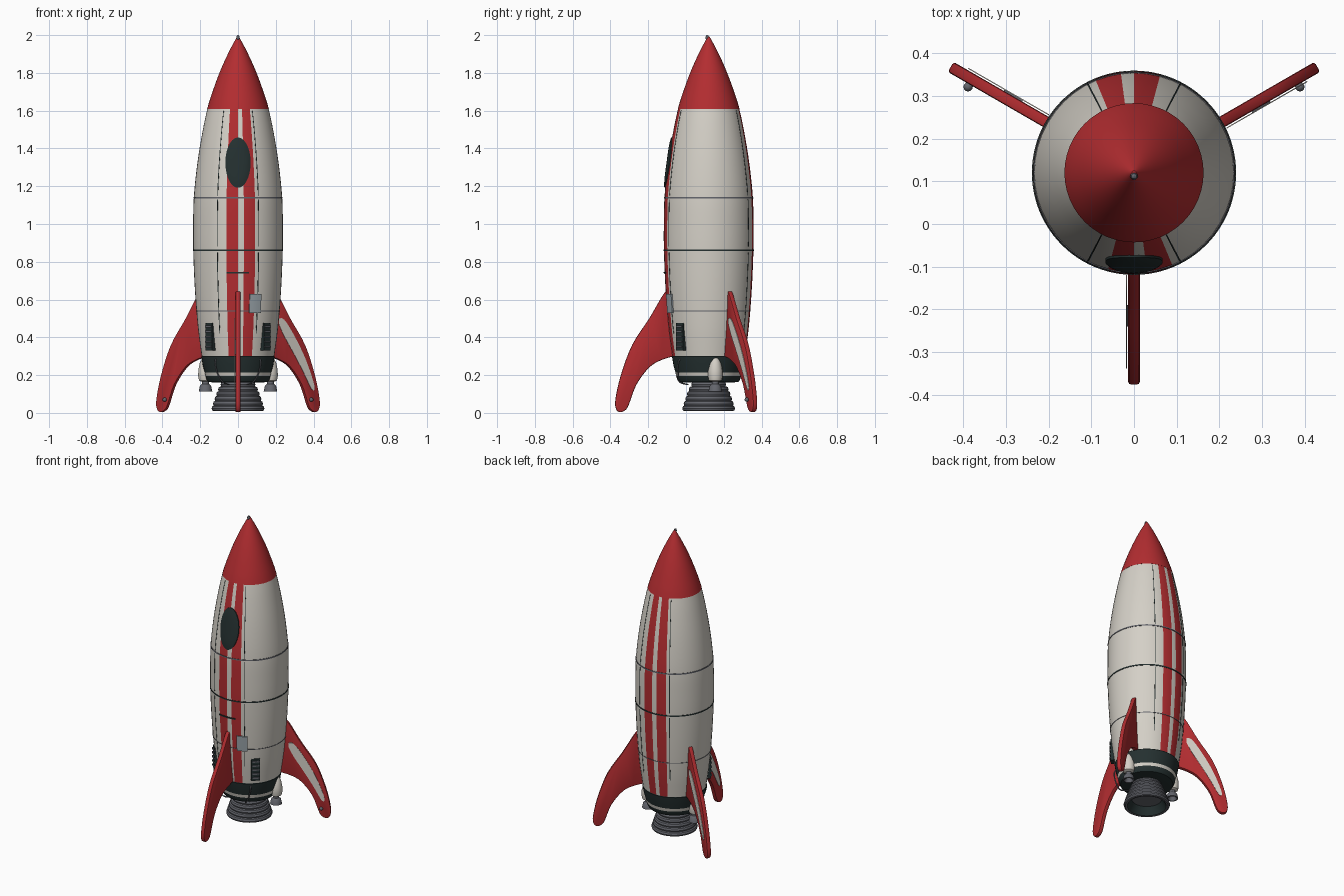
import bpy, bmesh, math
from mathutils import Vector

if "Cube" in bpy.data.objects:
    bpy.data.objects.remove(bpy.data.objects["Cube"])

CY = 0.12  # y of the rocket axis


def material(name, r, g, b):
    m = bpy.data.materials.new(name)
    m.diffuse_color = (r, g, b, 1)
    m.use_nodes = True
    m.node_tree.nodes["Principled BSDF"].inputs["Base Color"].default_value = m.diffuse_color
    return m


RED = material("red paint", 0.45, 0.026, 0.03)
CREAM = material("cream paint", 0.66, 0.63, 0.57)
DARK = material("dark green grey", 0.018, 0.03, 0.03)
GREY = material("engine grey", 0.125, 0.13, 0.15)
PALE = material("pale metal", 0.33, 0.38, 0.41)

# Hull radius by height
HULL = [(0.30, 0.192), (0.45, 0.212), (0.65, 0.228), (0.86, 0.237), (1.0, 0.2375), (1.14, 0.234),
        (1.3, 0.218), (1.45, 0.195), (1.61, 0.162), (1.72, 0.127), (1.82, 0.089), (1.92, 0.043), (1.992, 0.004)]


def hull_r(z):
    n = len(HULL)
    i = 0
    while i < n - 2 and z > HULL[i + 1][0]:
        i += 1

    def slope(k):
        a, b = HULL[max(k - 1, 0)], HULL[min(k + 1, n - 1)]
        return (b[1] - a[1]) / (b[0] - a[0])
    (z0, r0), (z1, r1) = HULL[i], HULL[i + 1]
    h = z1 - z0
    t = min(max((z - z0) / h, 0), 1)
    return ((2*t**3 - 3*t*t + 1) * r0 + (t**3 - 2*t*t + t) * h * slope(i)
            + (3*t*t - 2*t**3) * r1 + (t**3 - t*t) * h * slope(i + 1))


def polar(r, deg, z, side=0.0):
    # 0 degrees is the front, positive turns to +x; side shifts along the tangent
    a = math.radians(deg)
    return Vector((r * math.sin(a) + side * math.cos(a), CY - r * math.cos(a) + side * math.sin(a), z))


def finish(name, bm, mats, angle=35):
    bmesh.ops.recalc_face_normals(bm, faces=bm.faces)
    me = bpy.data.meshes.new(name)
    bm.to_mesh(me)
    bm.free()
    ob = bpy.data.objects.new(name, me)
    bpy.context.collection.objects.link(ob)
    for m in mats:
        me.materials.append(m)
    bpy.ops.object.select_all(action='DESELECT')
    ob.select_set(True)
    bpy.context.view_layer.objects.active = ob
    bpy.ops.object.shade_smooth_by_angle(angle=math.radians(angle))
    return ob


def lathe(name, profile, mats, centre=(0, CY), segs=48, rule=None, caps=True):
    bm = bmesh.new()
    rings = [[bm.verts.new((centre[0] + r * math.sin(2 * math.pi * k / segs),
                            centre[1] - r * math.cos(2 * math.pi * k / segs), z))
              for k in range(segs)] for r, z in profile]
    made = []
    for i in range(len(rings) - 1):
        for k in range(segs):
            j = (k + 1) % segs
            f = bm.faces.new((rings[i][k], rings[i][j], rings[i + 1][j], rings[i + 1][k]))
            f.material_index = rule(i, k) if rule else 0
    if caps:
        bm.faces.new(rings[0])
        bm.faces.new(rings[-1])
    return finish(name, bm, mats)


def hull_patch(name, a0, a1, z0, z1, mat, na=2, nz=2, off=0.003):
    # Thin plate following the hull
    bm = bmesh.new()
    top, low = [[[bm.verts.new(polar(hull_r(z0 + (z1 - z0) * j / nz) + d, a0 + (a1 - a0) * i / na,
                                     z0 + (z1 - z0) * j / nz)) for j in range(nz + 1)]
                 for i in range(na + 1)] for d in (off, -0.003)]
    for i in range(na):
        for j in range(nz):
            bm.faces.new((top[i][j], top[i + 1][j], top[i + 1][j + 1], top[i][j + 1]))
        for j in (0, nz):
            bm.faces.new((top[i][j], top[i + 1][j], low[i + 1][j], low[i][j]))
    for i in (0, na):
        for j in range(nz):
            bm.faces.new((top[i][j], top[i][j + 1], low[i][j + 1], low[i][j]))
    return finish(name, bm, [mat])


def plate(name, outline, deg, s0, s1, mat, bevel=0.0):
    # Radial slab: outline in (radius, height), thickness between s0 and s1
    bm = bmesh.new()
    a = [bm.verts.new(polar(r, deg, z, s0)) for r, z in outline]
    b = [bm.verts.new(polar(r, deg, z, s1)) for r, z in outline]
    caps = [bm.faces.new(a), bm.faces.new(b)]
    for i in range(len(a)):
        j = (i + 1) % len(a)
        bm.faces.new((a[i], a[j], b[j], b[i]))
    bmesh.ops.recalc_face_normals(bm, faces=bm.faces)
    if bevel:
        edges = [e for f in caps for e in f.edges]
        bmesh.ops.bevel(bm, geom=edges, offset=bevel, segments=2, profile=0.5, affect='EDGES')
    return finish(name, bm, [mat], 40)


def box(bm, deg, r0, r1, half, z0, z1, mat_index=0):
    v = [bm.verts.new(polar(r, deg, z, s)) for z in (z0, z1)
         for r, s in ((r0, -half), (r1, -half), (r1, half), (r0, half))]
    for q in ((0, 1, 2, 3), (4, 5, 6, 7), (0, 1, 5, 4), (1, 2, 6, 5), (2, 3, 7, 6), (3, 0, 4, 7)):
        bm.faces.new([v[i] for i in q]).material_index = mat_index


def smooth_path(pts, steps=4):
    out = []
    for i in range(len(pts) - 1):
        p = [Vector(pts[min(max(i + k, 0), len(pts) - 1)]) for k in (-1, 0, 1, 2)]
        for s in range(steps):
            t = s / steps
            out.append(0.5 * (2*p[1] + (p[2]-p[0])*t + (2*p[0]-5*p[1]+4*p[2]-p[3])*t*t
                              + (3*p[1]-p[0]-3*p[2]+p[3])*t**3))
    return out + [Vector(pts[-1])]


def tube(name, pts, radius, mat):
    cu = bpy.data.curves.new(name, 'CURVE')
    cu.dimensions = '3D'
    cu.bevel_depth, cu.bevel_resolution = radius, 2
    path = smooth_path(pts, 5)
    sp = cu.splines.new('POLY')
    sp.points.add(len(path) - 1)
    for p, q in zip(sp.points, path):
        p.co = (*q, 1)
    cu.materials.append(mat)
    bpy.context.collection.objects.link(bpy.data.objects.new(name, cu))


# Hull with twin red stripes front and back, and red nose
STRIPE = {46, 47, 0 + 1, 2, 22, 23, 25, 26}
body_z = [0.30 + 1.31 * i / 32 for i in range(33)]
lathe("hull", [(hull_r(z), z) for z in body_z], [CREAM, RED],
      rule=lambda i, k: int(k in STRIPE))
nose_z = [1.61 + 0.382 * i / 14 for i in range(15)]
lathe("nose_cone", [(hull_r(z) + 0.001, z) for z in nose_z], [RED])
lathe("nose_tip", [(0.003, 1.97), (0.008, 1.98), (0.009, 1.988), (0.006, 1.997), (0.001, 2.0)],
      [GREY], centre=(0, CY - 0.008), segs=12)

# Panel seams
for z, h, m in ((1.14, 0.004, GREY), (0.862, 0.004, DARK), (0.54, 0.002, GREY)):
    hull_patch("seam_ring", 0, 360, z - h, z + h, m, na=96, nz=1, off=0.002)
for deg in (-27.5, 27.5, 152.5, 207.5):
    for z0, z1 in ((0.42, 0.85), (0.88, 1.13), (1.15, 1.6)):
        hull_patch("seam_line", deg - 0.5, deg + 0.5, z0, z1, DARK, na=1, nz=12, off=0.001)

# Oval window following the hull
bm = bmesh.new()
rings = []
for s, off in ((1, -0.004), (1, 0.005), (0.85, 0.008), (0.6, 0.009), (0.3, 0.009)):
    ring = []
    for k in range(40):
        t = 2 * math.pi * k / 40
        x, z = 0.067 * s * math.cos(t), 1.325 + 0.133 * s * math.sin(t)
        ring.append(bm.verts.new((x, CY - math.sqrt(hull_r(z)**2 - x * x) - off, z)))
    rings.append(ring)
for a, b in zip(rings, rings[1:]):
    for k in range(40):
        bm.faces.new((a[k], a[k - 1], b[k - 1], b[k]))
bm.faces.new(rings[-1])
finish("window", bm, [DARK])

# Hatch and step rail
hull_patch("hatch", 15.5, 32, 0.53, 0.63, PALE, na=4, nz=2, off=0.008)
hull_patch("step_rail", -15, 14, 0.738, 0.746, DARK, na=8, nz=1, off=0.005)

# Louvred vents
for deg in (-45, 45):
    bm = bmesh.new()
    box(bm, deg, 0.19, 0.219, 0.026, 0.33, 0.475)
    for i in range(5):
        z = 0.345 + i * 0.027
        box(bm, deg, 0.20, 0.225, 0.021, z, z + 0.009, 1)
    finish("vent", bm, [DARK, GREY])

# Tail skirt with pale band
lathe("tail_skirt", [(0.192, 0.302), (0.194, 0.298), (0.186, 0.25), (0.176, 0.215), (0.172, 0.195),
                     (0.166, 0.175), (0.158, 0.163), (0.09, 0.160)], [DARK, CREAM],
      rule=lambda i, k: int(i == 3))

# Ribbed main nozzle with recessed mouth
ribs = [(0.08, 0.168)]
for i in range(6):
    r, z = 0.088 + 0.048 * (i / 5) ** 0.8, 0.162 - i * 0.0255
    ribs += [(r, z), (r + 0.004, z - 0.012), (r + 0.001, z - 0.021)]
ribs += [(0.130, 0.010), (0.118, 0.012), (0.09, 0.06)]
lathe("main_nozzle", ribs, [GREY, DARK], segs=40, rule=lambda i, k: int(i == len(ribs) - 2))

# Side pods with small nozzles
for s in (-1, 1):
    c = (s * 0.172, 0.155)
    lathe("side_pod", [(0.022, 0.165), (0.034, 0.172), (0.039, 0.195), (0.038, 0.225), (0.031, 0.262),
                       (0.019, 0.289), (0.008, 0.301), (0.001, 0.304)], [CREAM], c, 24)
    lathe("pod_nozzle", [(0.017, 0.17), (0.019, 0.153), (0.030, 0.142), (0.036, 0.113), (0.028, 0.112),
                         (0.015, 0.14)], [GREY], c, 20)

# Fuel hoses over the front of the skirt
for s in (-1, 1):
    tube("fuel_hose", [polar(0.185, s * 38, 0.29), polar(0.202, s * 37, 0.265), polar(0.195, s * 34, 0.21),
                       polar(0.175, s * 28, 0.165), polar(0.12, s * 24, 0.15)], 0.004, GREY)

# Three swept fins, each with a pale panel on one side
outer = smooth_path([(0.222, 0.65), (0.25, 0.612), (0.315, 0.50), (0.405, 0.36), (0.465, 0.20), (0.494, 0.07),
                     (0.490, 0.02), (0.470, 0.004), (0.445, 0.012), (0.424, 0.04), (0.382, 0.15),
                     (0.315, 0.24), (0.25, 0.28), (0.175, 0.302)], 4)
panel = smooth_path([(0.24, 0.50), (0.27, 0.495), (0.32, 0.43), (0.385, 0.32), (0.43, 0.22), (0.458, 0.135),
                     (0.440, 0.125), (0.39, 0.215), (0.33, 0.315), (0.27, 0.41), (0.24, 0.47)], 3)
for deg in (0, 120, 240):
    plate("fin", outer + [Vector((0.19, 0.45))], deg, -0.0135, 0.0135, RED, 0.006)
    plate("fin_panel", panel, deg, -0.019, -0.0165, CREAM)
    plate("fin_panel_mount", [(0.31, 0.39), (0.34, 0.36), (0.36, 0.31), (0.33, 0.35)], deg, -0.018, -0.01, GREY)

# Tip lamps on the front faces of the two rear fins
for deg, side in ((120, -0.02), (240, 0.02)):
    bm = bmesh.new()
    bmesh.ops.create_uvsphere(bm, u_segments=12, v_segments=8, radius=0.011)
    bmesh.ops.translate(bm, verts=bm.verts, vec=polar(0.437, deg, 0.07, side))
    finish("fin_lamp", bm, [GREY])
